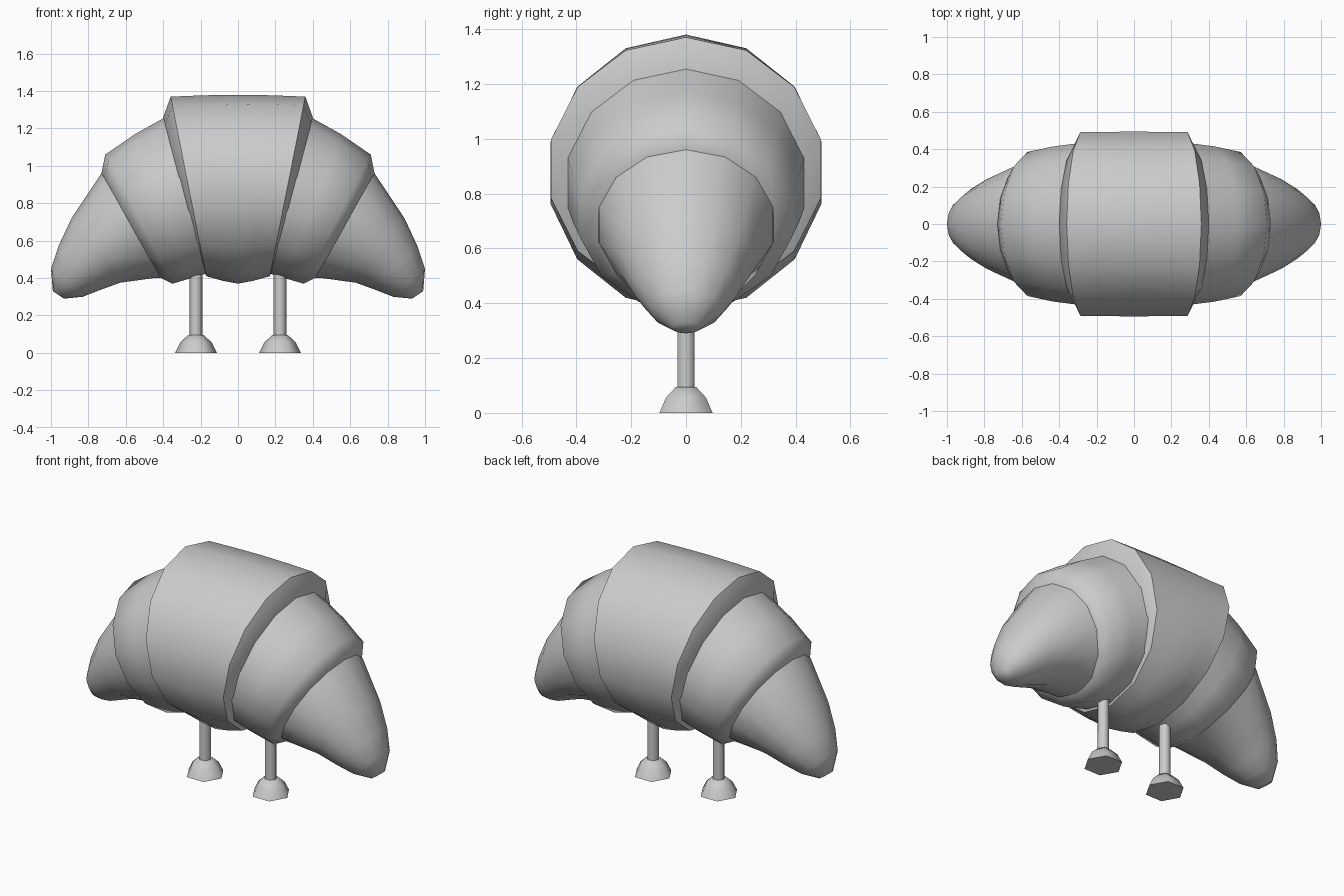
import bpy, bmesh, math
from mathutils import Vector

if "Cube" in bpy.data.objects:
    bpy.data.objects.remove(bpy.data.objects["Cube"])


def finish(name, bm, mirror=False, angle=50):
    bmesh.ops.recalc_face_normals(bm, faces=bm.faces)
    me = bpy.data.meshes.new(name)
    bm.to_mesh(me)
    bm.free()
    ob = bpy.data.objects.new(name, me)
    bpy.context.collection.objects.link(ob)
    if mirror:
        ob.modifiers.new("mirror", "MIRROR").use_mirror_merge = False
    bpy.ops.object.select_all(action='DESELECT')
    ob.select_set(True)
    bpy.context.view_layer.objects.active = ob
    bpy.ops.object.shade_smooth_by_angle(angle=math.radians(angle))
    return ob


def loft(name, rings, sides, mirror=False, angle=50):
    """Each ring: (top x, top z, bottom x, bottom z, half width in y)."""
    bm = bmesh.new()
    loops = []
    for tx, tz, bx, bz, hw in rings:
        c = Vector(((tx + bx) / 2, 0, (tz + bz) / 2))
        u = Vector(((tx - bx) / 2, 0, (tz - bz) / 2))
        v = Vector((0, hw, 0))
        loops.append([bm.verts.new(c + u * math.cos(a) + v * math.sin(a))
                      for a in (2 * math.pi * i / sides for i in range(sides))])
    for a, b in zip(loops, loops[1:]):
        for i in range(sides):
            j = (i + 1) % sides
            bm.faces.new((a[i], a[j], b[j], b[i]))
    bm.faces.new(loops[0])
    bm.faces.new(loops[-1])
    return finish(name, bm, mirror, angle)


# central band of the pastry, symmetric about x = 0
half = [(0.18, 1.377, 0.08, 0.385, 0.505),
        (0.36, 1.37, 0.17, 0.41, 0.505),
        (0.40, 1.26, 0.19, 0.46, 0.435)]
centre = [(-a, b, -c, d, e) for a, b, c, d, e in reversed(half)]
loft("centre_band", centre + [(0, 1.38, 0, 0.37, 0.507)] + half, 14)

# side bands
loft("side_band", [(0.37, 1.27, 0.15, 0.43, 0.445),
                   (0.55, 1.17, 0.25, 0.40, 0.425),
                   (0.71, 1.06, 0.35, 0.37, 0.395),
                   (0.73, 0.96, 0.43, 0.41, 0.32)], 14, True)

# pointed ends
loft("tip", [(0.69, 1.00, 0.40, 0.40, 0.33),
             (0.73, 0.96, 0.45, 0.40, 0.325),
             (0.89, 0.72, 0.63, 0.375, 0.245),
             (0.96, 0.57, 0.74, 0.335, 0.19),
             (1.00, 0.45, 0.83, 0.30, 0.13),
             (0.99, 0.33, 0.93, 0.29, 0.05)], 14, True, 70)

# legs and domed feet: horizontal rings around the leg axis
X = 0.225
def stack(name, profile, angle):
    loft(name, [(X + r, z, X - r, z, r) for r, z in profile], 6, True, angle)

stack("leg", [(0.035, 0.08), (0.035, 0.48)], 65)
stack("foot", [(0.112, 0), (0.084, 0.056), (0.042, 0.095)], 65)
